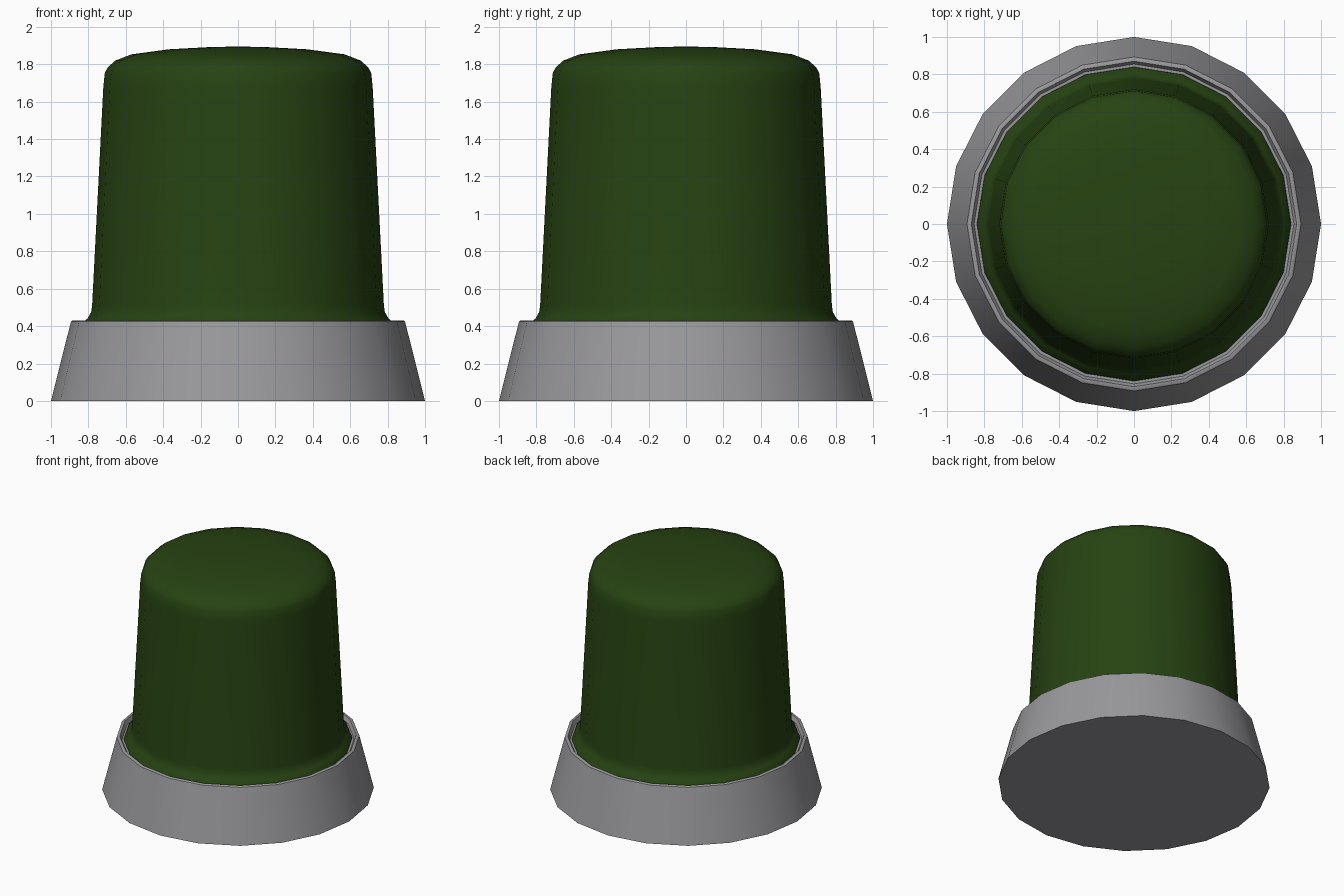
import bpy, bmesh, math

if "Cube" in bpy.data.objects:
    bpy.data.objects.remove(bpy.data.objects["Cube"])

SIDES = 20


def material(name, rgb):
    m = bpy.data.materials.new(name)
    m.diffuse_color = (*rgb, 1)
    m.use_nodes = True
    m.node_tree.nodes["Principled BSDF"].inputs["Base Color"].default_value = m.diffuse_color
    return m


def lathe(name, profile, mat, angle):
    """Spin a (radius, z) profile around z; radius 0 makes a pole."""
    bm = bmesh.new()
    rings = []
    for r, z in profile:
        if r == 0:
            rings.append([bm.verts.new((0, 0, z))])
        else:
            rings.append([bm.verts.new((r * math.cos(2 * math.pi * i / SIDES),
                                        r * math.sin(2 * math.pi * i / SIDES), z))
                          for i in range(SIDES)])
    for a, b in zip(rings, rings[1:]):
        for i in range(SIDES):
            j = (i + 1) % SIDES
            if len(a) == 1:
                bm.faces.new((a[0], b[j], b[i]))
            elif len(b) == 1:
                bm.faces.new((a[i], a[j], b[0]))
            else:
                bm.faces.new((a[i], a[j], b[j], b[i]))
    bmesh.ops.recalc_face_normals(bm, faces=bm.faces)
    me = bpy.data.meshes.new(name)
    bm.to_mesh(me)
    bm.free()
    me.materials.append(mat)
    ob = bpy.data.objects.new(name, me)
    bpy.context.collection.objects.link(ob)
    bpy.ops.object.select_all(action='DESELECT')
    ob.select_set(True)
    bpy.context.view_layer.objects.active = ob
    bpy.ops.object.shade_smooth_by_angle(angle=math.radians(angle))
    return ob


grey = material("base grey", (0.32, 0.32, 0.335))
green = material("dark green", (0.02, 0.056, 0.006))

# Tapered base with a thin rim and shallow seat
lathe("base", [(0, 0), (1.0, 0), (0.893, 0.425), (0.885, 0.43), (0.87, 0.43),
               (0.855, 0.40), (0.0, 0.40)], grey, 40)

# Domed lens with a flared foot
lathe("lens", [(0, 0.402), (0.84, 0.402), (0.838, 0.415), (0.805, 0.44), (0.785, 0.475),
               (0.78, 0.51), (0.72, 1.68), (0.712, 1.755), (0.695, 1.785),
               (0.655, 1.82), (0.57, 1.853), (0.37, 1.88), (0.15, 1.892),
               (0, 1.895)], green, 50)
